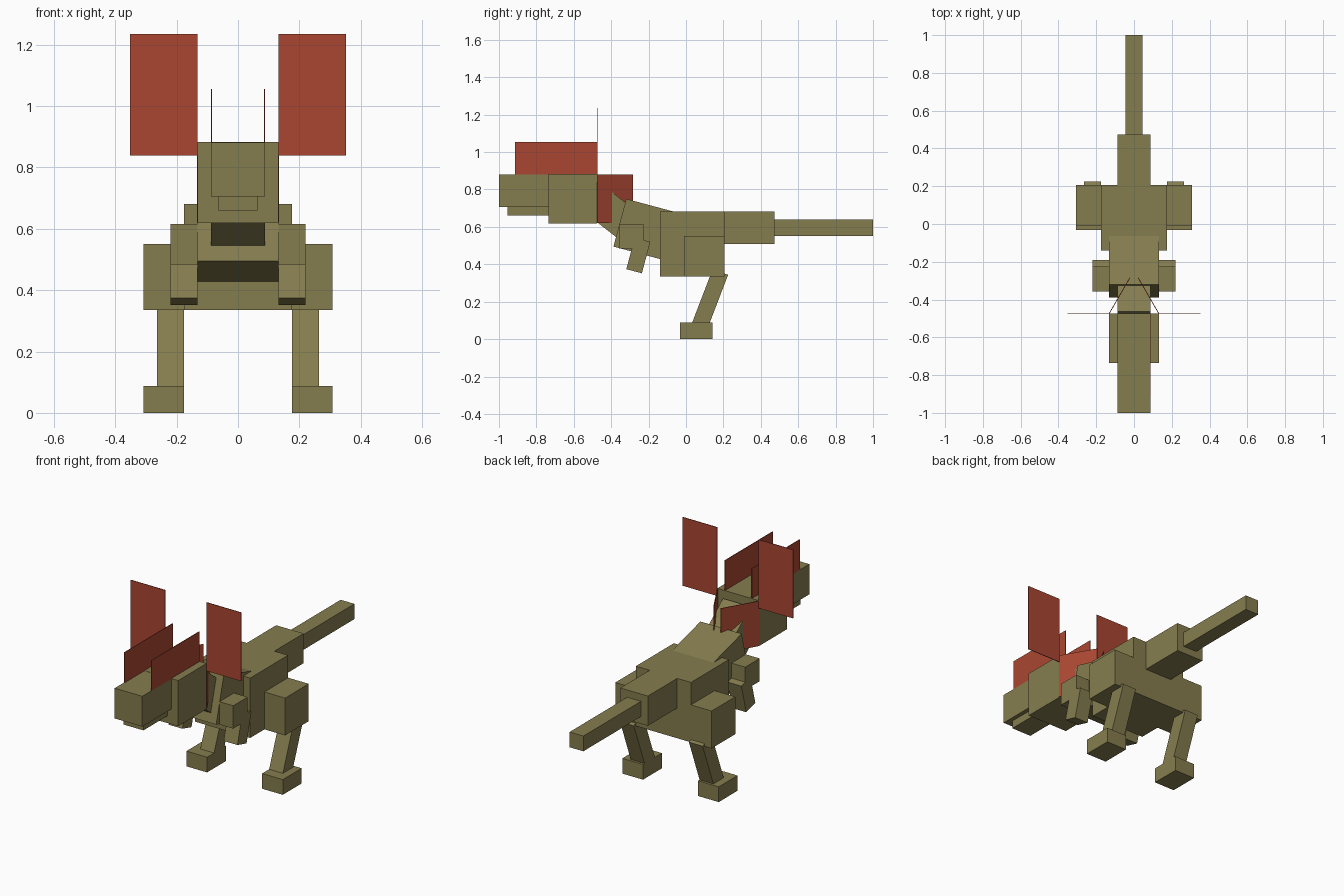
import bpy
from math import radians

cube = bpy.data.objects.get("Cube")
if cube:
    bpy.data.objects.remove(cube, do_unlink=True)


def material(name, colour):
    mat = bpy.data.materials.new(name)
    mat.use_nodes = True
    mat.diffuse_color = colour
    mat.node_tree.nodes["Principled BSDF"].inputs["Base Color"].default_value = colour
    return mat


OLIVE = material("olive_hide", (0.235, 0.205, 0.078, 1))
RED = material("red_frill", (0.40, 0.062, 0.032, 1))
THIN = 0.004


def block(name, centre, size, mat=OLIVE, tilt=0, turn=0):
    """Box with a tilt about x and a turn about z, in degrees."""
    bpy.ops.mesh.primitive_cube_add(size=1, location=centre,
                                    rotation=(radians(tilt), 0, radians(turn)))
    obj = bpy.context.object
    obj.name = name
    obj.scale = size
    bpy.ops.object.transform_apply(location=False, rotation=False, scale=True)
    obj.data.materials.append(mat)
    return obj


def pair(name, centre, size, mat=OLIVE, tilt=0, turn=0):
    """Left and right copies of a box."""
    x, y, z = centre
    for side, sign in (("left", 1), ("right", -1)):
        block(f"{side}_{name}", (sign * x, y, z), size, mat, tilt, sign * turn)


# Head
block("head", (0, -0.605, 0.75), (0.264, 0.26, 0.264))
block("snout", (0, -0.867, 0.793), (0.176, 0.266, 0.175))
block("lower_jaw", (0, -0.845, 0.683), (0.128, 0.22, 0.046))

# Neck, chest and body
block("neck", (0, -0.408, 0.684), (0.176, 0.28, 0.176), tilt=-38)
block("chest", (0, -0.209, 0.5835), (0.264, 0.30, 0.264), tilt=-15)
block("body", (0, 0.033, 0.508), (0.352, 0.346, 0.346))

# Tail
block("tail_base", (0, 0.339, 0.595), (0.176, 0.27, 0.172))
block("tail_tip", (0, 0.737, 0.595), (0.088, 0.526, 0.088))

# Hind legs
pair("thigh", (0.242, 0.098, 0.443), (0.132, 0.216, 0.216))
pair("shin", (0.22, 0.1285, 0.2145), (0.088, 0.088, 0.31), tilt=-21)
pair("foot", (0.242, 0.055, 0.044), (0.132, 0.172, 0.088))

# Arms
pair("upper_arm", (0.176, -0.292, 0.55), (0.088, 0.132, 0.132))
pair("forearm", (0.176, -0.255, 0.447), (0.088, 0.086, 0.174), tilt=-15)

# Crests, tall ear frills and slanted neck frills
pair("crest", (0.086, -0.695, 0.967), (THIN, 0.44, 0.176), RED)
pair("ear_frill", (0.242, -0.475, 1.037), (0.22, THIN, 0.396), RED)
pair("neck_frill", (0.077, -0.38, 0.75), (THIN, 0.22, 0.26), RED, turn=30)
